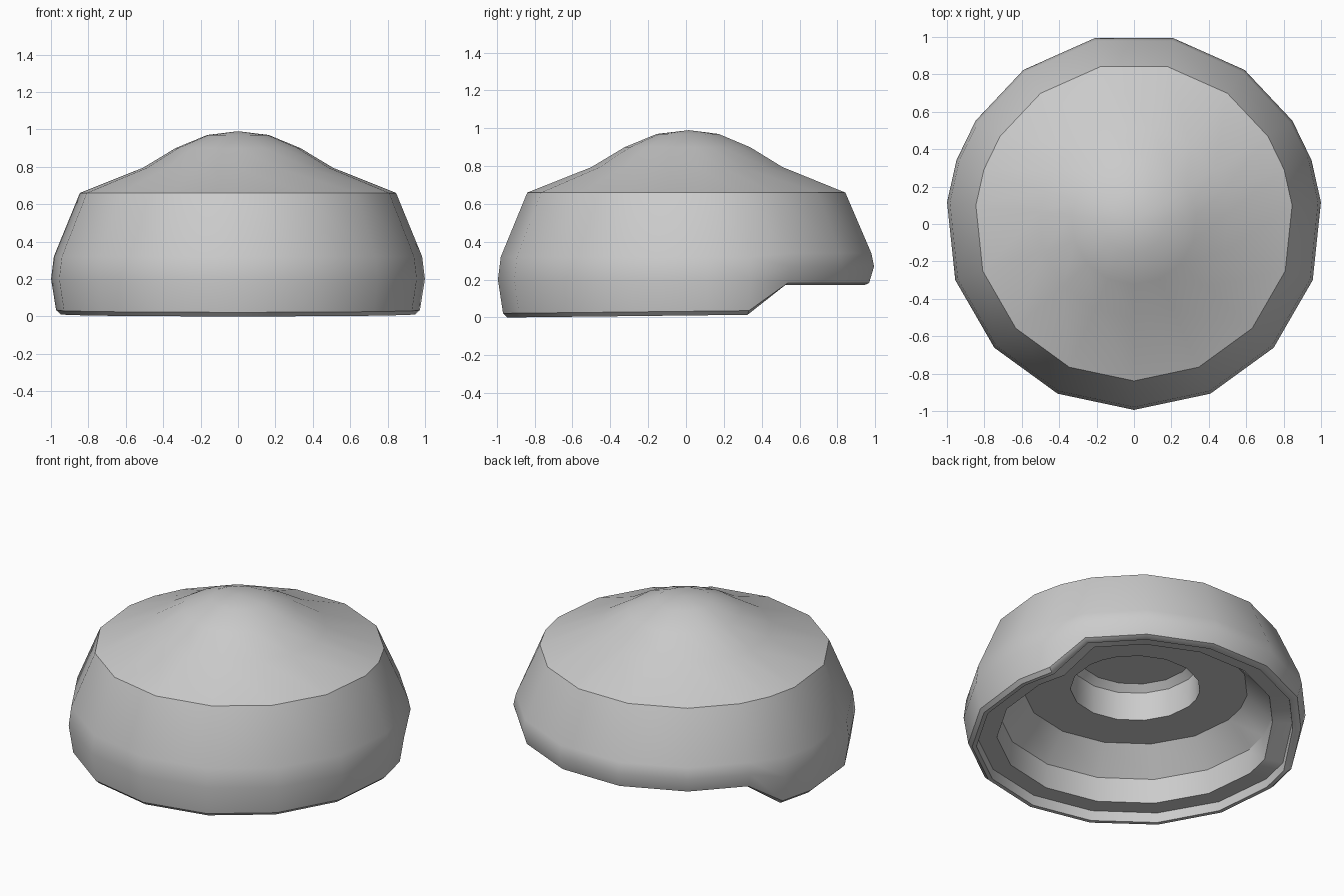
import bpy, bmesh
from math import radians, sin, cos

if "Cube" in bpy.data.objects:
    bpy.data.objects.remove(bpy.data.objects["Cube"])

# Plan: 15-sided ring, one corner per side split in two at the rear notch
half = [-66, -42, -18, 6, 19.2, 32.6, 54, 78]
angles = [-90] + half + [180 - a for a in reversed(half)]
CY = 0.011

# Profile from crown to inner recess: radius, height, height over the rear notch
profile = [
    (0.165, 0.97, 0.97), (0.335, 0.90, 0.90), (0.51, 0.795, 0.795),
    (0.85, 0.66, 0.66),                              # shoulder
    (0.99, 0.32, 0.34), (1.005, 0.20, 0.27),         # outer wall
    (0.978, 0.022, 0.182), (0.955, 0.0, 0.172),      # bottom rim
    (0.93, 0.0, 0.172), (0.925, 0.065, 0.21),        # inner lip
    (0.81, 0.065, 0.21), (0.80, 0.22, 0.23),         # ledge and inner wall
    (0.66, 0.38, 0.38), (0.38, 0.38, 0.38),          # sloped wall and ceiling
    (0.375, 0.56, 0.56), (0.335, 0.60, 0.60),        # central recess
]

bm = bmesh.new()
rings = []
for r, z, z_notch in profile:
    ring = []
    for a in angles:
        x, y = r * cos(radians(a)), r * sin(radians(a)) + CY
        h = z_notch if 30 < a < 150 else z
        if z < 0.03 and h == z:
            h += 0.011 * (y + 0.95)                  # slight tilt of the rim
        ring.append(bm.verts.new((x, y, max(h, 0))))
    rings.append(ring)

n = len(angles)
for a, b in zip(rings, rings[1:]):
    for i in range(n):
        j = (i + 1) % n
        bm.faces.new((a[i], b[i], b[j], a[j]))

# Crown point and recess ceiling
apex = bm.verts.new((0, 0.015, 0.99))
for i in range(n):
    bm.faces.new((apex, rings[0][i], rings[0][(i + 1) % n]))
bm.faces.new(rings[-1])
bmesh.ops.recalc_face_normals(bm, faces=bm.faces)

mesh = bpy.data.meshes.new("domed_cap")
bm.to_mesh(mesh)
bm.free()
cap = bpy.data.objects.new("domed_cap", mesh)
bpy.context.collection.objects.link(cap)
bpy.context.view_layer.objects.active = cap
cap.select_set(True)
bpy.ops.object.shade_smooth_by_angle(angle=radians(36))
